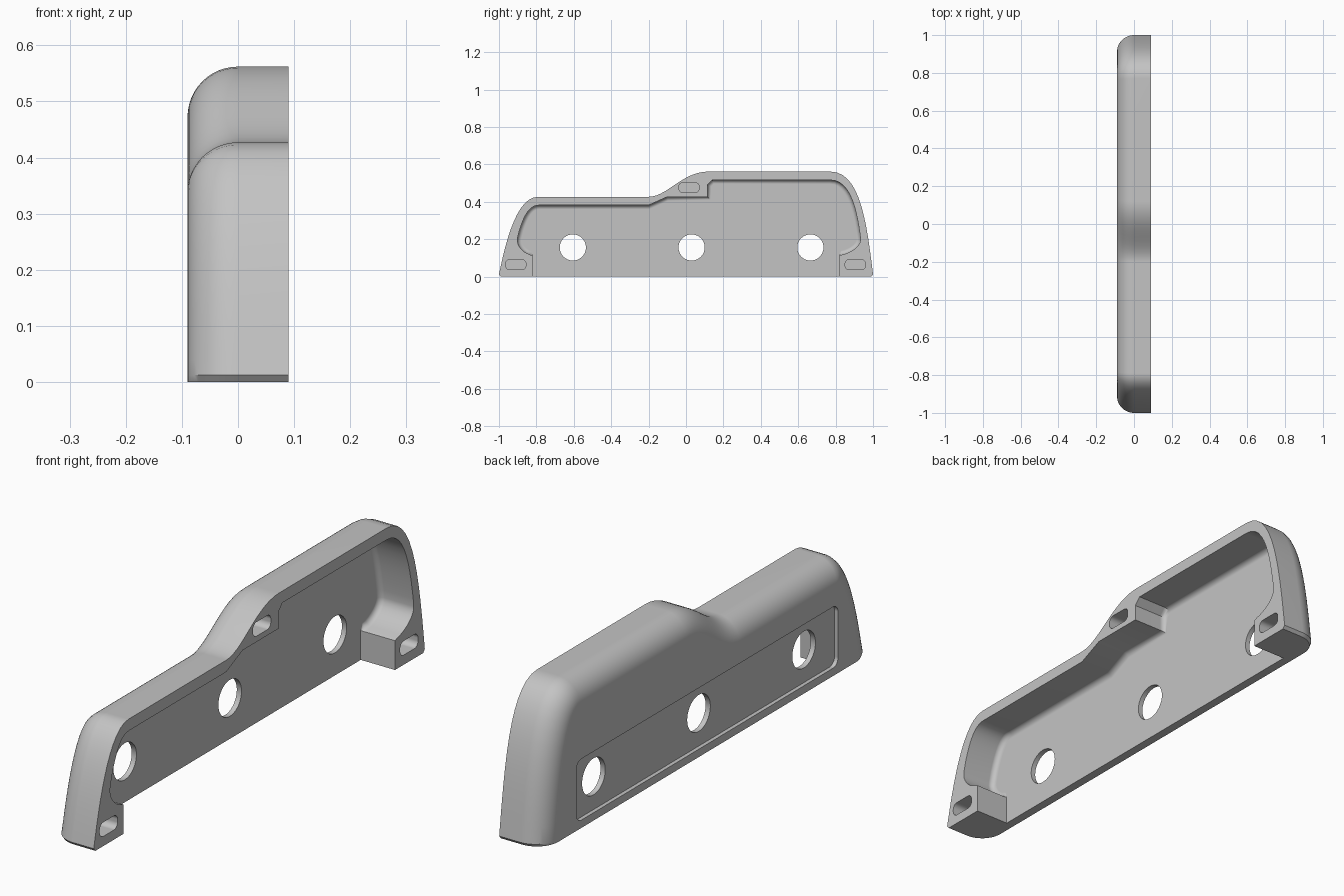
import bpy, bmesh, math
from mathutils import Vector as V
from mathutils.geometry import interpolate_bezier

if "Cube" in bpy.data.objects:
    bpy.data.objects.remove(bpy.data.objects["Cube"])

grey = bpy.data.materials.new("plain grey")
grey.use_nodes = True
grey.diffuse_color = (0.55, 0.55, 0.55, 1)
grey.node_tree.nodes["Principled BSDF"].inputs["Base Color"].default_value = grey.diffuse_color


def bez(a, b, c, d, n=14):
    return [V(p[:2]) for p in interpolate_bezier(V(a), V(b), V(c), V(d), n)]


def inset(path, dist, fixed=None):
    """Move an open (y, z) path inward; its two points at each end use a fixed direction."""
    out, n = [], len(path)
    for i, p in enumerate(path):
        if i < 2:
            d = V((1, 0)) * (1 if fixed is None else fixed)
        elif i > n - 3:
            d = V((-1, 0)) * (1 if fixed is None else fixed)
        else:
            t = (p - path[i - 1]).normalized() + (path[i + 1] - p).normalized()
            t.normalize()
            d = V((t.y, -t.x))
        out.append(p + d * dist)
    return out


def rounded_rect(y, z, hy, hz, r, n=10):
    pts = []
    for k, (sy, sz) in enumerate(((1, 1), (-1, 1), (-1, -1), (1, -1))):
        for j in range(n + 1):
            a = math.pi / 2 * (k + j / n)
            pts.append(V((y + sy * (hy - r) + r * math.cos(a), z + sz * (hz - r) + r * math.sin(a))))
    # drop coincident points left by full-round ends
    return [p for i, p in enumerate(pts) if (p - pts[i - 1]).length > 1e-5]


def loft(name, rings):
    """Skin closed rings given as (x, points) and cap both ends."""
    bm = bmesh.new()
    rows = [[bm.verts.new((x, p.x, p.y)) for p in pts] for x, pts in rings]
    for a, b in zip(rows, rows[1:]):
        for i in range(len(a)):
            bm.faces.new((a[i - 1], a[i], b[i], b[i - 1]))
    bm.faces.new(rows[0])
    bm.faces.new(rows[-1])
    bmesh.ops.recalc_face_normals(bm, faces=bm.faces)
    me = bpy.data.meshes.new(name)
    bm.to_mesh(me)
    bm.free()
    ob = bpy.data.objects.new(name, me)
    bpy.context.collection.objects.link(ob)
    return ob


# Outer shell: stepped outline with one fully rounded long edge
outline = ([V((-0.99, 0))]
           + bez((-1, 0.012), (-0.967, 0.17), (-0.91, 0.427), (-0.79, 0.427))
           + bez((-0.2, 0.427), (-0.1, 0.427), (-0.02, 0.562), (0.12, 0.562))
           + bez((0.77, 0.562), (0.93, 0.562), (0.965, 0.3), (1, 0.012))
           + [V((0.99, 0))])
R = 0.09
rings = [(R, outline)]
for i in range(13):
    a = math.pi / 2 * i / 12
    rings.append((-R * math.sin(a), inset(outline, R * (1 - math.cos(a)))))
cover = loft("cover_shell", rings)
cover.data.materials.append(grey)

# Cavity: open at the bottom, stepping around the three mounting bosses
cavity = ([V((-0.82, -0.1)), V((-0.82, 0.112))]
          + bez((-0.835, 0.118), (-0.875, 0.13), (-0.91, 0.17), (-0.9, 0.21), 8)
          + bez((-0.89, 0.25), (-0.86, 0.345), (-0.83, 0.382), (-0.785, 0.382), 10)
          + [V(p) for p in ((-0.2, 0.382), (-0.1, 0.427), (0.115, 0.427), (0.115, 0.49), (0.14, 0.517))]
          + bez((0.77, 0.517), (0.88, 0.517), (0.91, 0.36), (0.93, 0.23), 12)
          + bez((0.933, 0.2), (0.935, 0.16), (0.875, 0.125), (0.835, 0.118), 8)
          + [V((0.82, 0.112)), V((0.82, -0.1))])
FLOOR, F = -0.055, 0.022
rings = [(0.2, cavity)]
for i in range(6):
    a = math.pi / 2 * i / 5
    rings.append((FLOOR + F * (1 - math.sin(a)), inset(cavity, F * (1 - math.cos(a)), 0)))
cutters = [loft("cavity_cutter", rings)]


def prism(name, pts, x0, x1):
    cutters.append(loft(name, [(x0, pts), (x1, pts)]))


# Shallow label recess on the outer face
prism("recess_cutter", rounded_rect(0, 0.147, 0.79, 0.117, 0.03), -0.2, -0.075)
# Three round through holes
for y in (-0.605, 0.03, 0.665):
    prism("hole_cutter", rounded_rect(y, 0.156, 0.07, 0.07, 0.07), -0.3, 0.3)
# Mounting slots in the bosses
for y, z in ((-0.91, 0.064), (0.016, 0.476), (0.905, 0.064)):
    prism("slot_cutter", rounded_rect(y, z, 0.054, 0.027, 0.022), -0.01, 0.3)

bpy.ops.object.select_all(action="DESELECT")
bpy.context.view_layer.objects.active = cover
cover.select_set(True)
for c in cutters:
    c.hide_render = True
    m = cover.modifiers.new("cut", "BOOLEAN")
    m.operation, m.solver, m.object = "DIFFERENCE", "EXACT", c
    bpy.ops.object.modifier_apply(modifier=m.name)
    bpy.data.objects.remove(c)

bpy.ops.object.shade_smooth_by_angle(angle=math.radians(32))
wn = cover.modifiers.new("weighted_normals", "WEIGHTED_NORMAL")
wn.keep_sharp = True
